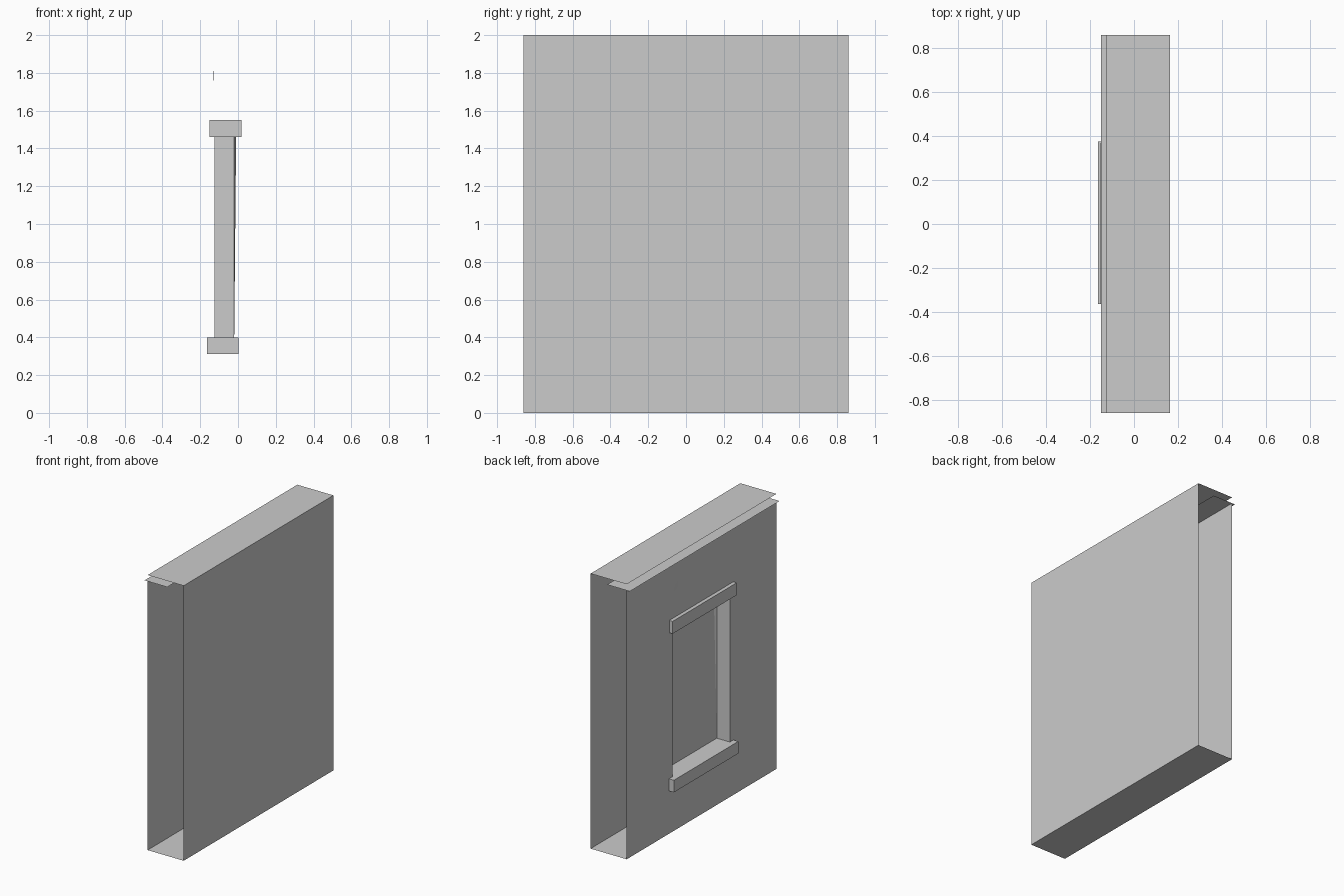
import bpy, math

if "Cube" in bpy.data.objects:
    bpy.data.objects.remove(bpy.data.objects["Cube"])

BACK, FRONT, HALF = -0.125, 0.165, 0.86      # x of the two wall skins, half width
Y0, Y1, Z0, Z1 = -0.325, 0.335, 0.40, 1.46   # window opening
PANE = -0.02                                 # x of the recessed pane


def mesh(name, verts, faces):
    me = bpy.data.meshes.new(name)
    me.from_pydata(verts, [], faces)
    me.update()
    ob = bpy.data.objects.new(name, me)
    bpy.context.collection.objects.link(ob)
    return ob


def box(name, x, y, z):
    bpy.ops.mesh.primitive_cube_add(size=1, location=[(a + b) / 2 for a, b in (x, y, z)])
    ob = bpy.context.object
    ob.name = name
    ob.scale = [b - a for a, b in (x, y, z)]
    return ob


def shelf(name, x0, x1, z, up=True):
    order = (0, 1, 2, 3) if up else (3, 2, 1, 0)
    return mesh(name, [(x0, -HALF, z), (x1, -HALF, z), (x1, HALF, z), (x0, HALF, z)], [order])


# Plain outer skin and the horizontal sheets; the two ends stay open
mesh("plain_wall", [(FRONT, -HALF, 0), (FRONT, HALF, 0), (FRONT, HALF, 2), (FRONT, -HALF, 2)],
     [(0, 1, 2, 3)])
shelf("base_sheet", BACK, FRONT, 0, up=False)
shelf("top_sheet", BACK, FRONT, 2)
shelf("ledge_sheet", -0.15, 0.033, 1.955)

# Window wall: 3 x 3 grid of faces without the middle one
ys, zs = (-HALF, Y0, Y1, HALF), (0, Z0, Z1, 1.955)
verts = [(BACK, y, z) for z in zs for y in ys]
faces = [(r * 4 + c, r * 4 + c + 4, r * 4 + c + 5, r * 4 + c + 1)
         for r in range(3) for c in range(3) if (r, c) != (1, 1)]
mesh("window_wall", verts, faces)

# Reveals on both sides of the opening
for label, y in (("right", Y0), ("left", Y1)):
    f = (0, 3, 2, 1) if label == "right" else (0, 1, 2, 3)
    mesh(label + "_jamb", [(BACK, y, Z0), (PANE, y, Z0), (PANE, y, Z1), (BACK, y, Z1)], [f])

# Pane leaning slightly inward, with a tapering strip on one side
mesh("pane", [(PANE, Y0, Z0), (PANE, Y1, Z0), (PANE, Y1, Z1), (-0.01, Y0 + 0.02, Z1)],
     [(0, 3, 2), (0, 2, 1)])
mesh("pane_strip", [(PANE, Y0, Z0), (PANE, Y0, Z1), (-0.01, Y0 + 0.02, Z1)], [(0, 1, 2)])

# Stone bars above and below the opening
box("lintel", (-0.152, 0.018), (-0.365, 0.37), (1.46, 1.55))
box("sill", (-0.165, 0.002), (-0.365, 0.375), (0.312, 0.40))

# Small faceted chip on the wall above the lintel
rim = [(-0.129, 0.32 + 0.05 * math.cos(i * math.pi / 3 + 0.5),
        1.785 + 0.05 * math.sin(i * math.pi / 3 + 0.5)) for i in range(6)]
mesh("wall_chip", rim + [(-0.133, 0.32, 1.785)], [((i + 1) % 6, i, 6) for i in range(6)])
